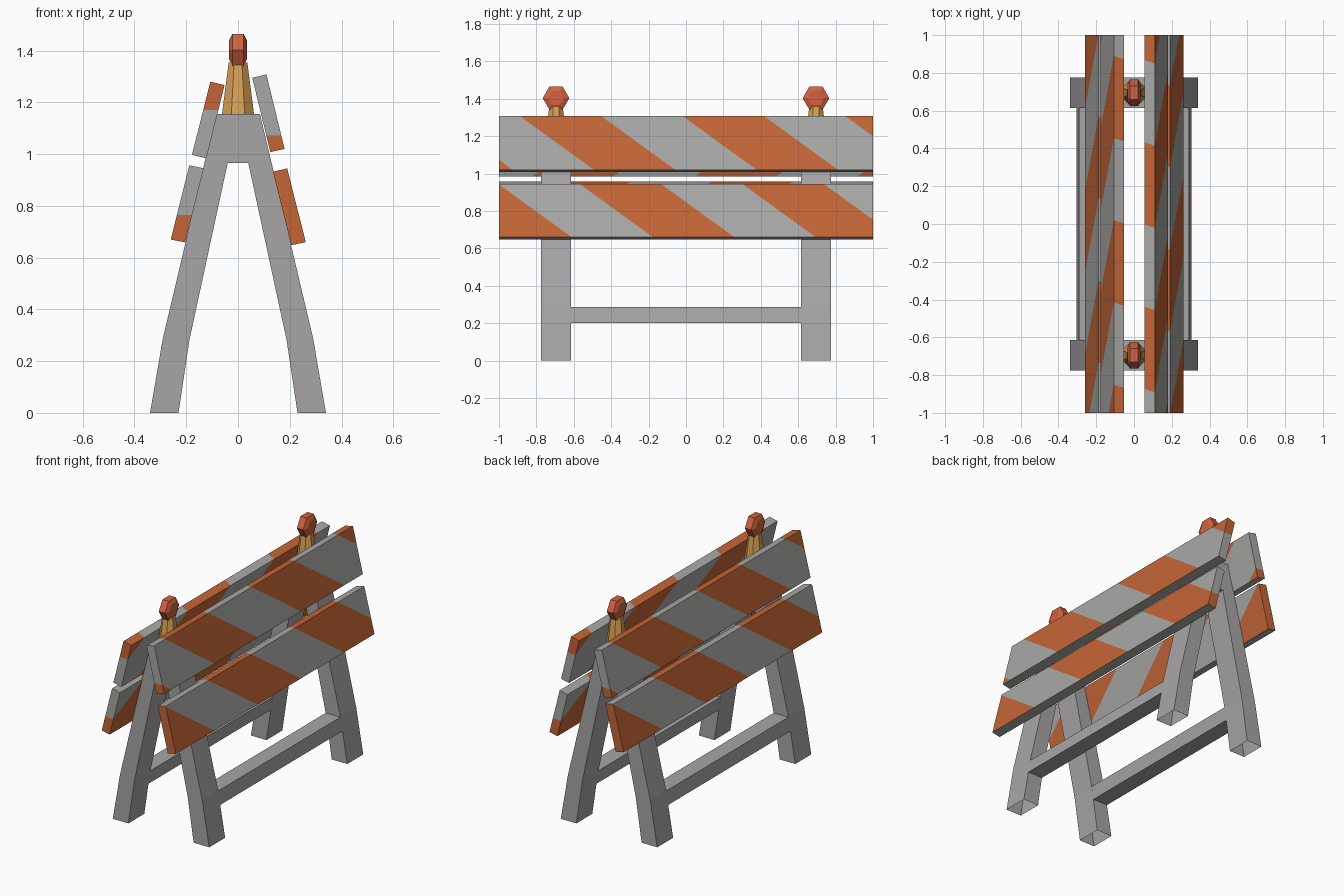
import bpy, bmesh, math
from mathutils import Matrix, Vector

if "Cube" in bpy.data.objects:
    bpy.data.objects.remove(bpy.data.objects["Cube"])


def material(name, rgb):
    m = bpy.data.materials.new(name)
    m.diffuse_color = (*rgb, 1)
    m.use_nodes = True
    m.node_tree.nodes["Principled BSDF"].inputs["Base Color"].default_value = m.diffuse_color
    return m


FRAME = material("frame grey", (0.39, 0.375, 0.38))
PALE = material("board grey", (0.39, 0.39, 0.38))
ORANGE = material("stripe orange", (0.55, 0.13, 0.037))
AMBER = material("lamp base amber", (0.68, 0.36, 0.09))
RED = material("lamp red orange", (0.64, 0.12, 0.05))


def finish(name, bm, *mats):
    bmesh.ops.recalc_face_normals(bm, faces=bm.faces[:])
    me = bpy.data.meshes.new(name)
    bm.to_mesh(me)
    bm.free()
    for m in mats:
        me.materials.append(m)
    ob = bpy.data.objects.new(name, me)
    bpy.context.collection.objects.link(ob)
    return ob


def prism(profile, y0, y1):
    """Extrude an (x, z) outline along y."""
    bm = bmesh.new()
    rings = [[bm.verts.new((x, y, z)) for x, z in profile] for y in (y0, y1)]
    n = len(profile)
    for r in rings:
        bm.faces.new(r)
    for i in range(n):
        j = (i + 1) % n
        bm.faces.new((rings[0][i], rings[0][j], rings[1][j], rings[1][i]))
    bm.normal_update()
    return bm


# A-shaped end frames, open under the feet
half = [(0.085, 1.155), (0.29, 0.29), (0.34, 0), (0.23, 0), (0.188, 0.28), (0.04, 0.965)]
outline = half + [(-x, z) for x, z in reversed(half)]
for side, yc in (("front", -0.695), ("back", 0.695)):
    bm = prism(outline, yc - 0.08, yc + 0.08)
    bmesh.ops.recalc_face_normals(bm, faces=bm.faces[:])
    feet = [f for f in bm.faces if all(v.co.z < 0.001 for v in f.verts)]
    bmesh.ops.delete(bm, geom=feet, context='FACES_ONLY')
    finish(side + "_frame", bm, FRAME)

# Cross bars joining the legs
bar = [(0.3055, 0.2), (0.291, 0.285), (0.188, 0.285), (0.2, 0.2)]
for side, s in (("right", 1), ("left", -1)):
    finish(side + "_cross_bar", prism([(s * x, z) for x, z in bar], -0.615, 0.615), FRAME)

# Striped boards: outlines are (x, z), stripes are cut diagonally
PERIOD, WIDTH, SLOPE = 0.87, 0.435, 0.4 / 0.29
boards = {
    "right_upper_board": (1, -0.02, [(0.055, 1.295), (0.11, 1.308), (0.18, 1.02), (0.125, 1.008)]),
    "right_lower_board": (1, 0.30, [(0.135, 0.932), (0.19, 0.945), (0.262, 0.66), (0.206, 0.648)]),
    "left_upper_board": (-1, -0.02, [(-0.052, 1.267), (-0.107, 1.28), (-0.178, 0.997), (-0.122, 0.984)]),
    "left_lower_board": (-1, 0.30, [(-0.132, 0.945), (-0.188, 0.957), (-0.26, 0.67), (-0.204, 0.659)]),
}
for name, (s, start, prof) in boards.items():
    bm = prism(prof, -1, 1)
    top = max(z for x, z in prof)
    for k in range(-6, 7):
        bmesh.ops.bisect_plane(bm, geom=bm.verts[:] + bm.edges[:] + bm.faces[:],
                               plane_co=(0, s * (start + k * WIDTH), top),
                               plane_no=Vector((0, s, SLOPE)).normalized())
    bmesh.ops.recalc_face_normals(bm, faces=bm.faces[:])
    for f in bm.faces:
        c = f.calc_center_median()
        p = s * c.y - SLOPE * (top - c.z)
        underside = f.normal.z < -0.7
        f.material_index = int((p - start) % PERIOD < WIDTH and not underside)
    finish(name, bm, PALE, ORANGE)

# Warning lamps: tapered base and a chamfered six-sided lens facing sideways
for side, y in (("front", -0.695), ("back", 0.695)):
    bm = bmesh.new()
    k = 1 / math.cos(math.pi / 8)
    bmesh.ops.create_cone(bm, cap_ends=True, segments=8, radius1=0.062 * k, radius2=0.036 * k, depth=0.2,
                          matrix=Matrix.Translation((0, y, 1.255)) @ Matrix.Rotation(math.pi / 8, 4, 'Z'))
    finish(side + "_lamp_base", bm, AMBER)

    bm = bmesh.new()
    rings = []
    for x, r in ((-0.034, 0.043), (-0.022, 0.071), (0.022, 0.071), (0.034, 0.043)):
        rings.append([bm.verts.new((x, y + r * math.cos(i * math.pi / 3),
                                    1.403 + r * math.sin(i * math.pi / 3))) for i in range(6)])
    for a, b in zip(rings, rings[1:]):
        for i in range(6):
            j = (i + 1) % 6
            bm.faces.new((a[i], a[j], b[j], b[i]))
    bm.faces.new(rings[0])
    bm.faces.new(rings[-1])
    finish(side + "_lamp_lens", bm, RED)
